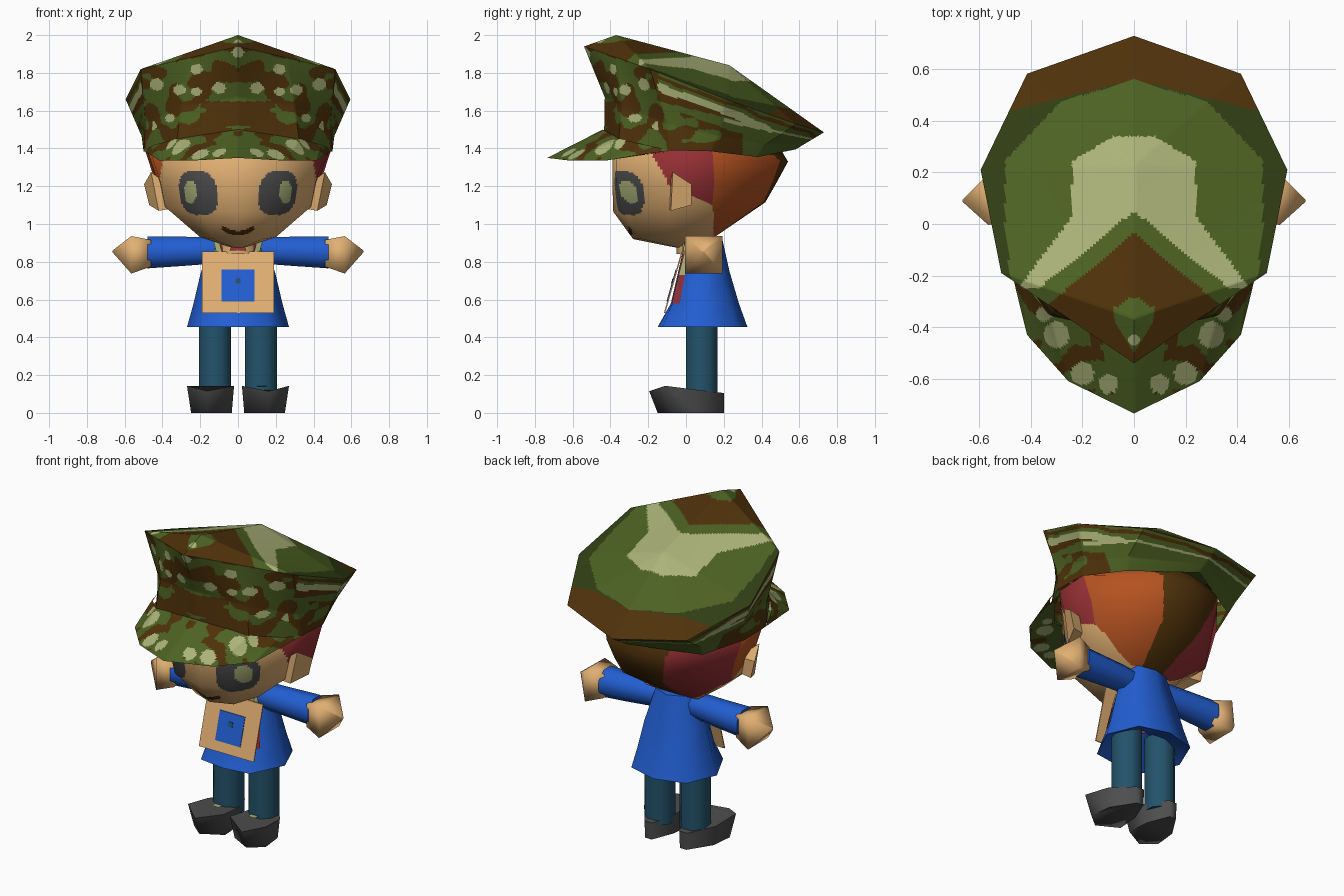
import bpy, bmesh, math
from mathutils import Vector, noise

if "Cube" in bpy.data.objects:
    bpy.data.objects.remove(bpy.data.objects["Cube"])

COLOURS = [("camo_green", (.074, .122, .016)), ("camo_brown", (.078, .031, .003)),
           ("camo_pale", (.41, .45, .19)), ("skin", (.75, .43, .17)),
           ("blue", (.016, .112, .64)), ("denim", (.017, .085, .145)),
           ("dark_grey", (.075, .075, .078)), ("hair_red", (.31, .03, .035)),
           ("hair_orange", (.46, .085, .015)), ("camo_dark", (.03, .047, .007))]
GREEN, BROWN, PALE, SKIN, BLUE, DENIM, GREY, RED, ORANGE, DARK = range(10)
MATS = []
for n, c in COLOURS:
    MATS.append(bpy.data.materials.new(n))
    MATS[-1].diffuse_color = (*c, 1)


def build(name, verts, faces, colour, cuts=0, angle=40, hull=False, soft=False):
    """Mesh object; colour is an index or a rule of the face centre."""
    bm = bmesh.new()
    vs = [bm.verts.new(v) for v in verts]
    if hull:
        bmesh.ops.convex_hull(bm, input=vs)
    for f in faces:
        bm.faces.new([vs[i] for i in f])
    bmesh.ops.recalc_face_normals(bm, faces=bm.faces[:])
    lay = bm.verts.layers.float_vector.new("coarse")
    bm.normal_update()
    for v in bm.verts:
        v[lay] = v.normal
    if cuts:
        bmesh.ops.subdivide_edges(bm, edges=bm.edges[:], cuts=cuts, use_grid_fill=True)
    for f in bm.faces:
        f.material_index = colour(f.calc_center_median()) if callable(colour) else colour
    bm.verts.index_update()
    normals = [Vector(v[lay]).normalized() for v in bm.verts]
    bm.verts.layers.float_vector.remove(lay)
    me = bpy.data.meshes.new(name)
    bm.to_mesh(me)
    bm.free()
    for m in MATS:
        me.materials.append(m)
    ob = bpy.data.objects.new(name, me)
    bpy.context.collection.objects.link(ob)
    bpy.ops.object.select_all(action='DESELECT')
    ob.select_set(True)
    bpy.context.view_layer.objects.active = ob
    bpy.ops.object.shade_smooth_by_angle(angle=math.radians(angle))
    if soft:
        me.normals_split_custom_set_from_vertices(normals)


def full(half):
    """Closed symmetric ring from its half, front centre to back centre."""
    return list(half) + [(-x, y, z) for x, y, z in half[-2:0:-1]]


def loft(name, rings, colour, cuts=0, angle=40, caps=False, soft=False):
    n = len(rings[0])
    verts = [v for r in rings for v in r]
    faces = [(i*n+j, i*n+(j+1) % n, (i+1)*n+(j+1) % n, (i+1)*n+j)
             for i in range(len(rings)-1) for j in range(n)]
    if caps:
        faces += [tuple(range(n)), tuple(range(len(verts)-n, len(verts)))]
    build(name, verts, faces, colour, cuts, angle, soft=soft)


def squeeze(half, k, cy, z):
    return [(x*k, cy+(y-cy)*k, z) for x, y, _ in half]


# Head with hair, eyes and mouth
def head_colour(p):
    a, y, z = abs(p.x), p.y, p.z
    if y > .145 and z > .93:
        if a < .07 + .33*(z-.93):
            return BROWN
        return ORANGE if p.x > 0 else RED
    if z > 1.21-.45*(y+.1) and y > -.1-.6*max(0, z-1.235):
        return RED if p.x > 0 else ORANGE
    if y < -.05:
        u, v = (a-.21)/.1, (z-1.165)/.118
        if abs((a-.252)/.034)**2 + abs((z-1.17)/.062)**2 < 1:
            return PALE
        if abs(u-.15*v)**2.6 + abs(v)**2.6 < 1:
            return GREY
        if a < .085 and abs(z-(.952+4*a*a)) < .012:
            return BROWN
    return SKIN


chin = [(0, -.28, .92), (.13, -.23, .92), (.2, -.08, .93), (.18, .14, .93), (.07, .15, .93), (0, .15, .93)]
brow = [(0, -.39, 1.40), (.23, -.365, 1.40), (.47, -.1, 1.40), (.492, .14, 1.39), (.2, .5, 1.34), (0, .54, 1.33)]
head = [squeeze(chin, .06, 0, .868), chin,
        [(0, -.385, 1.065), (.2, -.34, 1.07), (.385, -.1, 1.09), (.41, .14, 1.11), (.15, .41, 1.115), (0, .42, 1.115)],
        [(0, -.39, 1.22), (.215, -.37, 1.22), (.41, -.1, 1.22), (.44, .15, 1.23), (.175, .46, 1.22), (0, .48, 1.22)],
        brow, squeeze(brow, .88, .05, 1.43)]
loft("head", [full(r) for r in head], head_colour, 20, 100, soft=True)

# Cap: slanted crown top, flared wall, peak
SPOTS = [(0, 1.91, .032), (.22, 1.82, .032), (.43, 1.74, .036), (.31, 1.71, .032), (.1, 1.72, .035),
         (.53, 1.66, .03), (.36, 1.56, .025), (.46, 1.52, .03), (.22, 1.7, .028)]
PEAK_SPOTS = [(.3, -.43, .05), (.2, -.58, .045), (.1, -.62, .038), (.35, -.35, .03)]


def wobble(p, k):
    return noise.noise(Vector((abs(p.x)*k, p.y*k, p.z*k*1.4)))


def bell(z, c, w):
    return math.exp(-((z-c)/w)**2)


def top_colour(p):
    a, y = abs(p.x), p.y
    if y > .56 - .25*a:
        return BROWN
    if y > .56 - .3*a - .76*max(0, a-.285) or a > .5 + .1*min(0, y):
        return DARK
    if y < -.03 - .85*a:
        if math.hypot(a, y+.45) < .022:
            return PALE
        return GREEN if a < .075*min(1, (y+.5)/.12) and y < -.28 - .6*a else BROWN
    outer = .24 + max(0, .03-y)*.75
    if a < outer and .05-.81*a < y < .34-.6*max(0, a-.08) and y > -.25:
        return PALE
    return GREEN


def wall_colour(p):
    a, y, z = abs(p.x), p.y, p.z
    w = wobble(p, 8)
    if y > -.15:
        d = 1.82 - .37*(y+.19) - z
        t = d/(d+z-1.375)
        d += .015*w
        if (.06 < d < .1 and y < .45) or (y > .2 and abs(t-.42) < .035):
            return PALE
        return BROWN if (.1 < d and .2 < t < .36) or .02 < d < .04 or (d > .17 and w > -.03 and y < .3) else GREEN
    for sx, sz, r in SPOTS:
        if math.hypot(a-sx, (z-sz)*1.15) < r:
            return PALE
    if a < .2 and 1.52 < z < 1.65 and abs(z-1.6) > .012:
        return BROWN
    return BROWN if w > .04 + .2*bell(z, 1.71, .05) - .2*bell(z, 1.58, .06) - .15*bell(z, 1.82, .04) else GREEN


def peak_colour(p):
    for sx, sy, r in PEAK_SPOTS:
        if math.hypot(abs(p.x)-sx, p.y-sy) < r:
            return PALE
    return BROWN if wobble(p, 9) > .2 and (abs(p.x) > .07 or p.y > -.55) else GREEN


rim = [(0, -.54, 1.94), (.257, -.365, 1.88), (.515, -.19, 1.82), (.595, .21, 1.66), (.415, .583, 1.53), (0, .73, 1.485)]
band_top = [(0, -.43, 1.67), (.3, -.34, 1.62), (.49, -.1, 1.53), (.51, .17, 1.465), (.4, .42, 1.42), (0, .63, 1.425)]
band_low = [(0, -.435, 1.40), (.33, -.36, 1.40), (.5, -.08, 1.39), (.5, .13, 1.385), (.38, .38, 1.355), (0, .58, 1.395)]
loft("cap_wall", [full(r) for r in (band_low, band_top, rim)], wall_colour, 28)
P, Q = 10, 11
fan = [(0, 1, P), (1, 2, P), (2, 3, Q, P), (3, 4, Q), (4, 5, Q)]
fan += [tuple(i if i >= 10 else (10-i) % 10 for i in f) for f in fan]
build("cap_top", full(rim) + [(0, -.37, 2), (0, .23, 1.84)], fan, top_colour, 44)

inner = [(.5, -.08, 1.39), (.44, -.22, 1.42), (.33, -.35, 1.45), (0, -.44, 1.5)]
edge = [(.44, -.33, 1.352), (.415, -.43, 1.335), (.255, -.61, 1.335), (0, -.735, 1.35)]
under = [(.47, -.08, 1.385), (.42, -.2, 1.37), (.3, -.34, 1.36), (0, -.38, 1.36)]
rows = [r + [(-x, y, z) for x, y, z in r[-2::-1]] for r in (inner, edge, under)]
build("cap_peak", sum(rows, []), [(i*7+j, i*7+j+1, i*7+j+8, i*7+j+7) for i in range(2) for j in range(6)],
      peak_colour, 25)


# Smock with hollow hem and a red shirt front, neck and collar
def smock_colour(p):
    return RED if abs(p.x) < .09 and p.y < .02 and .6 < p.z < .935 else BLUE


hem = [(0, -.15, .455), (.17, -.125, .455), (.27, .08, .455), (.19, .27, .455), (0, .325, .455)]
yoke = [(0, 0, .93), (.1, .02, .935), (.14, .08, .935), (.1, .16, .935), (0, .19, .93)]
smock = [squeeze(hem, .05, .08, .57), hem,
         [(0, -.08, .58), (.145, -.07, .58), (.235, .08, .58), (.17, .235, .58), (0, .28, .58)],
         [(0, -.045, .73), (.13, -.035, .73), (.2, .08, .73), (.15, .2, .73), (0, .23, .75)],
         yoke, squeeze(yoke, .3, .08, .95)]
loft("smock", [full(r) for r in smock], smock_colour, angle=60)


def disc(c, r, n, axis='z', phase=0.0):
    uv = [(r*math.cos(phase+2*math.pi*k/n), r*math.sin(phase+2*math.pi*k/n)) for k in range(n)]
    return [(c[0]+u, c[1]+v, c[2]) if axis == 'z' else (c[0], c[1]+u, c[2]+v) for u, v in uv]


loft("neck", [disc((0, .06, .84), .11, 8), disc((0, .05, .96), .1, 8)], SKIN, angle=60, caps=True)
build("collar_front", [(-.045, -.055, .86), (.045, -.055, .86), (.03, -.05, .89), (-.03, -.05, .89)],
      [(0, 1, 2, 3)], RED)


# Slanted satchel plate on the chest with pocket and button
def plate(name, hw, z0, z1, off, thick, colour):
    v = [(x, -.008-(.855-z)*.285-o, z) for o in (off, off-thick) for x, z in
         ((-hw, z0), (hw, z0), (hw, z1), (-hw, z1))]
    build(name, v, [(0, 1, 2, 3), (7, 6, 5, 4), (0, 4, 5, 1), (1, 5, 6, 2), (2, 6, 7, 3), (3, 7, 4, 0)], colour)


plate("satchel", .19, .53, .855, .016, .007, SKIN)
plate("satchel_pocket", .087, .59, .76, .02, .006, BLUE)
plate("pocket_button", .014, .685, .712, .023, .005, DENIM)

# Ears, arms, hands, legs, shoes and small trims
for s, side in ((1, "right"), (-1, "left")):
    pts = [(.46, -.07, 1.275), (.497, .03, 1.21), (.47, .03, 1.1), (.42, -.08, 1.07),
           (.36, -.09, 1.2), (.36, -.09, 1.08), (.37, .01, 1.2), (.37, .01, 1.1)]
    build(side + "_ear", [(s*x, y, z) for x, y, z in pts], [], SKIN, hull=True, angle=30)
    arm = [((.07, .08, .86), .07), ((.16, .083, .86), .078), ((.3, .09, .855), .084), ((.48, .095, .85), .092)]
    loft(side + "_arm", [disc((s*c[0], c[1], c[2]), r, 8, 'x', math.pi/8) for c, r in arm],
         BLUE, angle=60, caps=True)
    hand = [((.46, .09, .845), .1), ((.565, .095, .837), .14), ((.665, .09, .855), .006)]
    loft(side + "_hand", [disc((s*c[0], c[1], c[2]), r, 4, 'x', math.pi/4) for c, r in hand],
         SKIN, caps=True, angle=100)
    loft(side + "_leg", [disc((s*.122, .083, z), .091, 8, 'z', math.pi/8) for z in (.08, .56)],
         DENIM, angle=60, caps=True)
    sole = [(-.045, .2, 0), (0, .2, 0), (.09, .06, 0), (.105, -.08, 0), (.02, -.15, 0), (-.11, -.08, 0), (-.1, .06, 0)]
    upper = [(-.05, .2, .105), (.005, .2, .105), (.105, .06, .122), (.127, -.11, .143), (.02, -.195, .115),
             (-.122, -.11, .143), (-.11, .06, .122)]
    loft(side + "_shoe", [[(s*(x+.143), y, z) for x, y, z in r] for r in (sole, upper)], GREY, caps=True, angle=75)
    trims = [("shoe_lace", PALE, [(.1, -.05, .143), (.15, -.05, .143), (.15, -.01, .14), (.1, -.01, .14)]),
             ("collar_strap", PALE, [(.085, -.02, .85), (.115, -.012, .85), (.135, -.005, .93), (.105, -.015, .93)]),
             ("shirt_side", RED, [(.14, -.075, .58), (.176, -.034, .58), (.155, -.006, .73), (.125, -.04, .73)]),
             ("shirt_edge", PALE, [(.132, -.039, .73), (.155, -.006, .73), (.129, .022, .87), (.112, -.004, .87)])]
    for name, colour, quad in trims:
        build(side + "_" + name, [(s*x, y, z) for x, y, z in quad], [(0, 1, 2, 3)], colour)

for m in bpy.data.materials:
    if m.users and not m.is_grease_pencil:
        m.use_nodes = True
        m.node_tree.nodes["Principled BSDF"].inputs["Base Color"].default_value = m.diffuse_color
